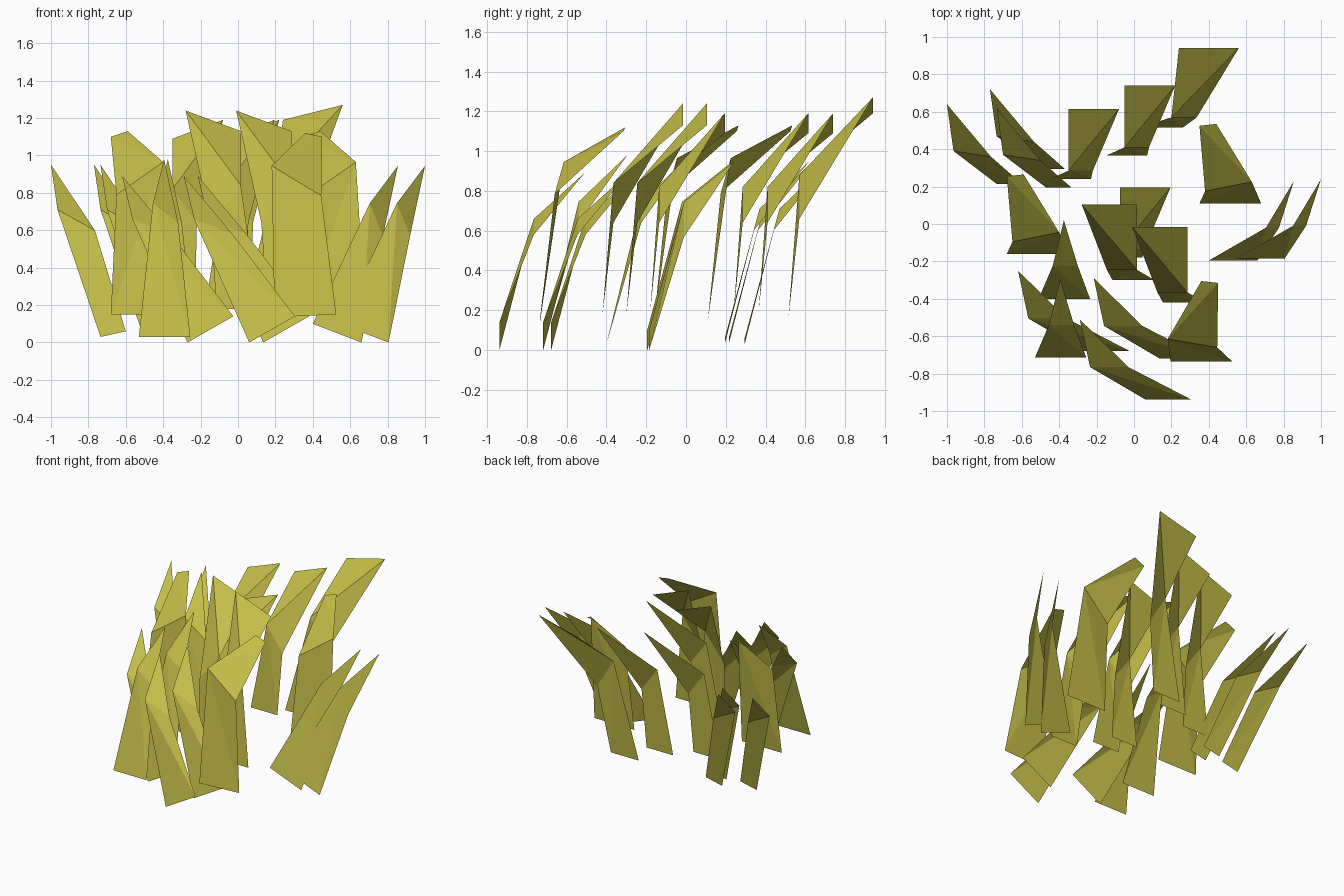
import bpy

# One flat colour for all the grass
grass = bpy.data.materials.new("dry grass green")
grass.diffuse_color = (0.55, 0.51, 0.065, 1)


def blade(name, base, mid, tip, offsets):
    """Folded leaf: base and mid edges (left, right), tip edge or single point.
    Quads are split from the higher middle corner; copies are placed at offsets."""
    verts = [*base, *mid, *tip]
    left_high = mid[0][2] > mid[1][2]
    # lower half: corners 0,1 base, 2,3 middle (left, right)
    faces = [(0, 1, 2), (1, 3, 2)] if left_high else [(0, 1, 3), (0, 3, 2)]
    # upper half: a single point, or a cut edge
    if len(tip) == 1:
        faces.append((2, 3, 4))
    else:
        faces += [(2, 3, 5), (2, 5, 4)] if left_high else [(2, 3, 4), (3, 5, 4)]
    mesh = bpy.data.meshes.new(name)
    mesh.from_pydata(verts, [], faces)
    mesh.materials.append(grass)
    for i, (dx, dy) in enumerate(offsets):
        ob = bpy.data.objects.new(f"{name}_{i + 1}", mesh)
        ob.location = (dx, dy, 0)
        bpy.context.collection.objects.link(ob)


# Tallest blade at the back
blade("tall_back_blade",
      [(0.03, 0.515, 0.16), (0.26, 0.515, 0.16)],
      [(0.20, 0.57, 0.88), (0.335, 0.57, 0.66)],
      [(0.24, 0.94, 1.19), (0.56, 0.94, 1.27)], [(0, 0)])

# Broad blades twisting to the right
blade("right_twist_blade",
      [(-0.15, 0.365, 0.19), (0.07, 0.365, 0.19)],
      [(-0.05, 0.41, 0.82), (0.08, 0.41, 0.64)],
      [(-0.05, 0.74, 1.09), (0.22, 0.74, 1.19)],
      [(0, 0), (-0.30, -0.125), (-0.025, -0.545)])

# Broad blades twisting to the left
blade("left_twist_blade",
      [(-0.115, -0.30, 0.18), (0.11, -0.30, 0.18)],
      [(-0.145, -0.245, 0.64), (0.015, -0.245, 0.84)],
      [(-0.28, 0.105, 1.24), (0.015, 0.105, 1.13)],
      [(0, 0), (0.27, -0.12)])

# Wide blades with a narrow cut tip
blade("wide_blade",
      [(-0.68, -0.16, 0.15), (-0.35, -0.16, 0.15)],
      [(-0.65, -0.095, 0.79), (-0.40, -0.045, 0.965)],
      [(-0.68, 0.255, 1.10), (-0.59, 0.265, 1.13)],
      [(0, 0), (1.03, 0.27)])
blade("wide_front_blade",
      [(0.195, -0.735, 0.135), (0.525, -0.735, 0.15)],
      [(0.18, -0.615, 0.945), (0.445, -0.66, 0.785)],
      [(0.36, -0.305, 1.12), (0.45, -0.315, 1.10)], [(0, 0)])

# Pointed blades leaning left
blade("left_lean_blade",
      [(-0.735, 0.215, 0.03), (-0.60, 0.215, 0.06)],
      [(-0.965, 0.39, 0.71), (-0.765, 0.36, 0.60)],
      [(-1.0, 0.64, 0.95)],
      [(0, 0), (0.23, 0.08), (0.265, -0.02)])

# Pointed blades sweeping across the front
blade("front_sweep_blade",
      [(0.06, -0.938, 0.0), (0.305, -0.938, 0.14)],
      [(-0.235, -0.765, 0.66), (-0.03, -0.765, 0.58)],
      [(-0.29, -0.51, 0.89)],
      [(0, 0), (-0.33, 0.26), (0.075, 0.22)])

# Upright pointed blades
blade("upright_blade",
      [(-0.53, -0.715, 0.03), (-0.255, -0.715, 0.03)],
      [(-0.455, -0.54, 0.745), (-0.32, -0.54, 0.64)],
      [(-0.395, -0.295, 0.98)],
      [(0, 0), (0.02, 0.315)])

# Pointed blades leaning right
blade("right_lean_blade",
      [(0.40, -0.195, 0.10), (0.66, -0.195, 0.0)],
      [(0.705, -0.02, 0.745), (0.775, -0.02, 0.57)],
      [(0.855, 0.23, 0.945)],
      [(0, 0), (0.145, 0.01)])
